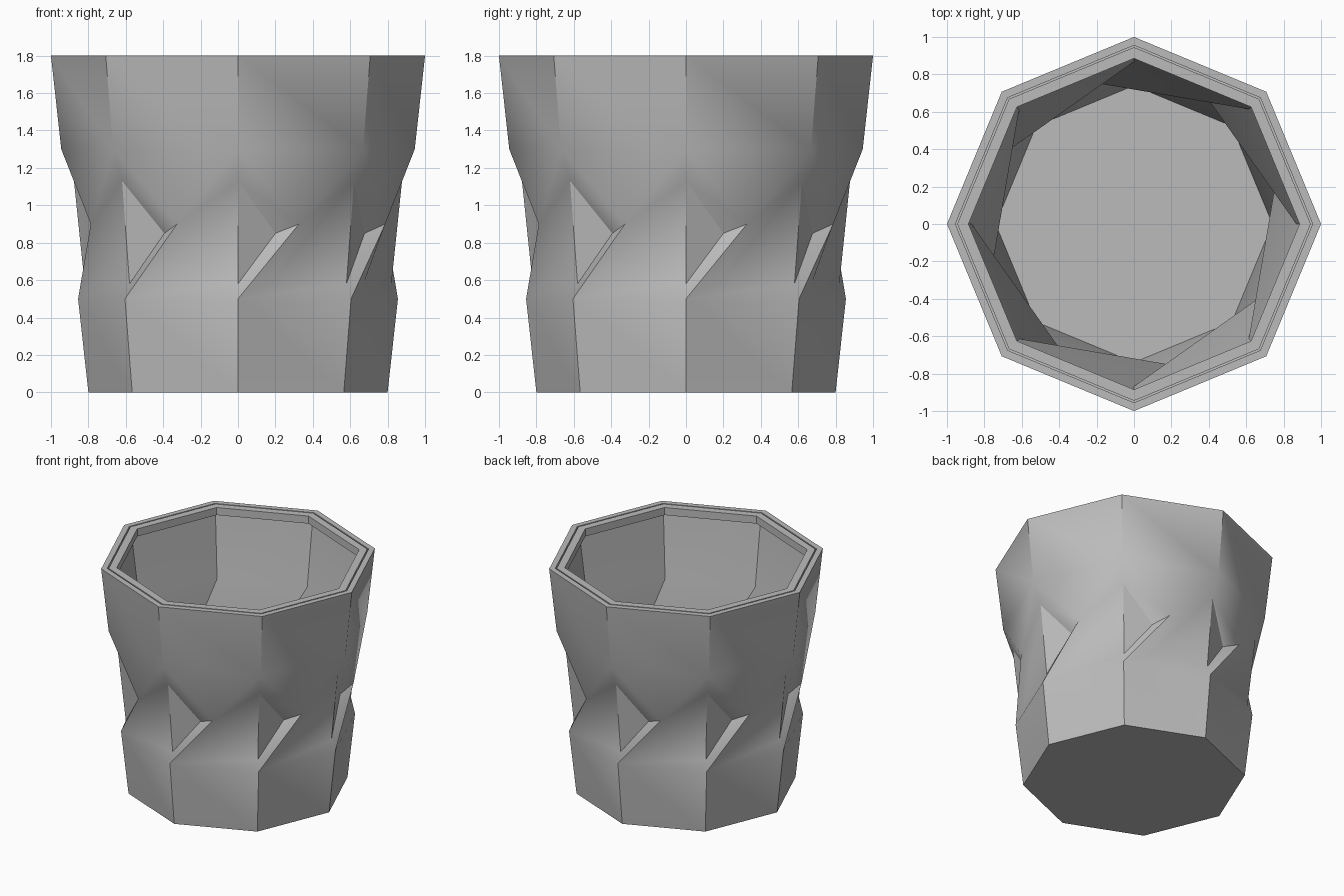
import bpy, bmesh, math

cube = bpy.data.objects.get("Cube")
if cube:
    bpy.data.objects.remove(cube, do_unlink=True)

SIDES = 8
STEP = 360 / SIDES

grey = bpy.data.materials.new("stone_grey")
grey.use_nodes = True
colour = (0.5, 0.5, 0.5, 1)
grey.diffuse_color = colour
grey.node_tree.nodes["Principled BSDF"].inputs["Base Color"].default_value = colour

bm = bmesh.new()


def ring(radius, z, twist=0):
    """Eight vertices around the axis, counted from the front corner."""
    verts = []
    for i in range(SIDES):
        a = math.radians(-90 + i * STEP + twist)
        verts.append(bm.verts.new((radius * math.cos(a), radius * math.sin(a), z)))
    return verts


def bridge(a, b):
    for i in range(SIDES):
        j = (i + 1) % SIDES
        bm.faces.new((a[i], a[j], b[j], b[i]))


# Outer wall: corner points, plus the points of each slanted facet
top = ring(1.0, 1.8)
shoulder = ring(0.945, 1.3)
peak = ring(0.877, 1.13)
foot = ring(0.82, 0.58)
ledge = ring(0.855, 0.5)
base = ring(0.8, 0)
tip = ring(0.852, 0.9, 22.5)
notch = ring(0.783, 0.85, 14.8)
inset = ring(0.797, 0.58, 12.3)

bridge(top, shoulder)
bridge(ledge, base)
bm.faces.new(base)
for i in range(SIDES):
    j = (i + 1) % SIDES
    for face in (
        (shoulder[i], shoulder[j], tip[i]),            # lower wall point
        (shoulder[i], tip[i], peak[i]),                # light side of the point
        (peak[i], tip[i], notch[i]),
        (peak[i], notch[i], foot[i]),
        (foot[i], notch[i], tip[i], ledge[i]),         # slanted groove floor
        (ledge[i], tip[i], inset[i]),                  # slanted band
        (inset[i], tip[i], peak[j]),
        (peak[j], tip[i], shoulder[j]),
        (inset[i], peak[j], foot[j]),                  # triangular facet
        (ledge[i], inset[i], foot[j], ledge[j]),       # ledge
    ):
        bm.faces.new(face)

# Rim with a fine groove, overhanging lip, hollow and floor
previous = top
for radius, z, twist in (
    (0.955, 1.8, 0), (0.955, 1.77, 0), (0.945, 1.77, 0), (0.945, 1.8, 0),
    (0.885, 1.8, 0), (0.885, 1.74, 0), (0.935, 1.74, 0),
    (0.868, 1.24, 0), (0.779, 0.85, 14.8), (0.74, 0.05, 0),
):
    current = ring(radius, z, twist)
    bridge(previous, current)
    previous = current
bm.faces.new(previous)

bmesh.ops.recalc_face_normals(bm, faces=bm.faces)
mesh = bpy.data.meshes.new("faceted_pot")
bm.to_mesh(mesh)
bm.free()
mesh.materials.append(grey)

pot = bpy.data.objects.new("faceted_pot", mesh)
bpy.context.collection.objects.link(pot)
bpy.ops.object.select_all(action="DESELECT")
pot.select_set(True)
bpy.context.view_layer.objects.active = pot
bpy.ops.object.shade_smooth_by_angle(angle=math.radians(30))
